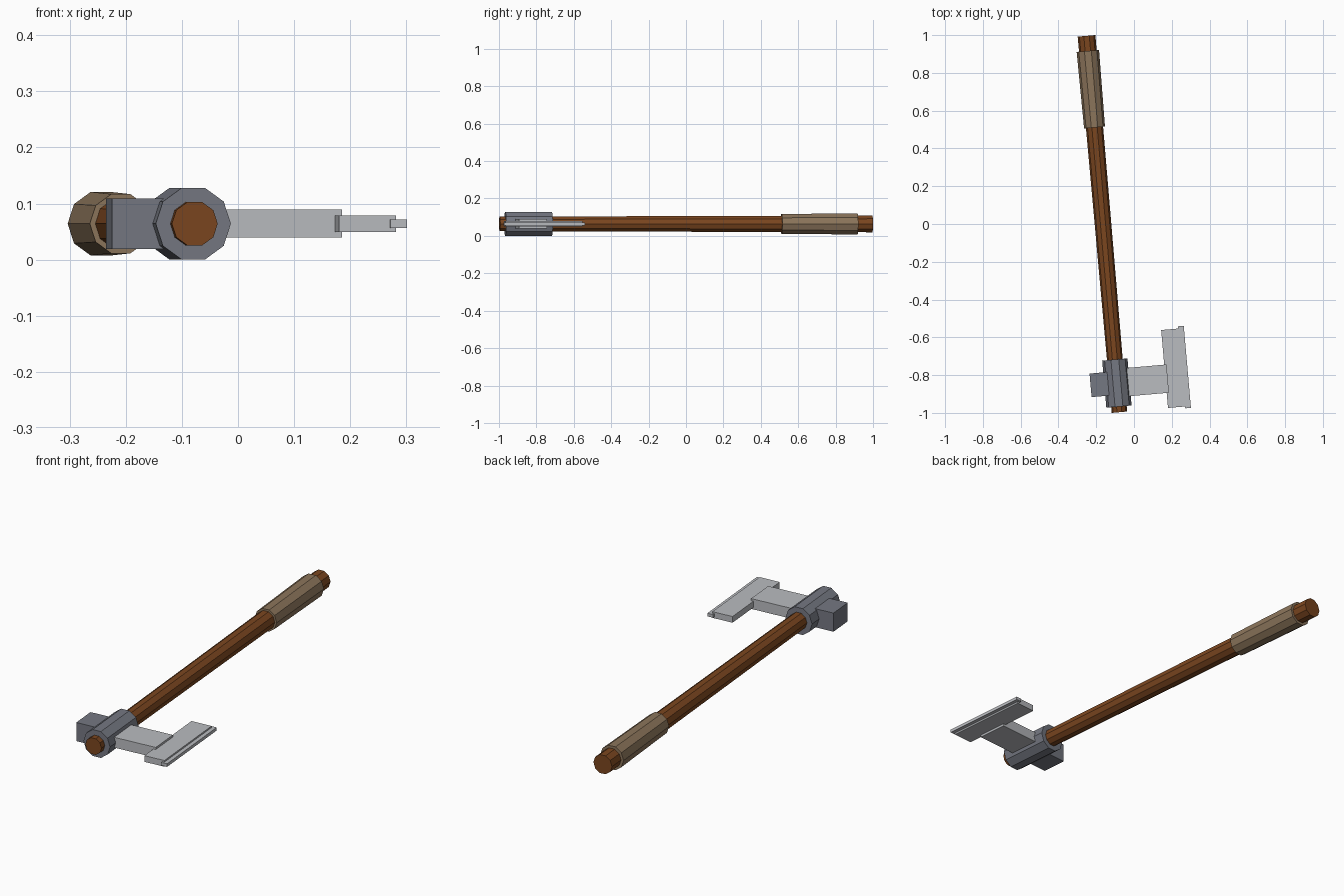
import bpy, bmesh, math
from mathutils import Matrix, Vector

if "Cube" in bpy.data.objects:
    bpy.data.objects.remove(bpy.data.objects["Cube"])

# Local frame: X points to the cutting edge, Y runs along the handle from the head end
FRAME = Matrix.Translation((-0.077, -0.9964, 0.064)) @ Matrix.Rotation(math.radians(5), 4, 'Z')


def material(name, rgb):
    m = bpy.data.materials.new(name)
    lin = [((c / 255 + 0.055) / 1.055) ** 2.4 for c in rgb]
    m.diffuse_color = (*lin, 1)
    m.use_nodes = True
    m.node_tree.nodes["Principled BSDF"].inputs["Base Color"].default_value = m.diffuse_color
    return m


wood = material("brown wood", (123, 70, 31))
leather = material("tan leather", (140, 117, 91))
iron = material("dark iron", (117, 120, 130))
steel = material("pale steel", (186, 188, 192))


def finish(name, bm, mat):
    me = bpy.data.meshes.new(name)
    bmesh.ops.recalc_face_normals(bm, faces=bm.faces)
    bm.to_mesh(me)
    bm.free()
    me.materials.append(mat)
    ob = bpy.data.objects.new(name, me)
    ob.matrix_world = FRAME
    bpy.context.collection.objects.link(ob)


def rod(name, y0, y1, r0, r1, mat):
    """Ten-sided tapered rod along local Y with a corner on +X."""
    bm = bmesh.new()
    bmesh.ops.create_cone(bm, cap_ends=True, segments=10, radius1=r0, radius2=r1, depth=y1 - y0)
    # turn the cone's axis to Y, and put its corners on +X and -X
    spin = Matrix.Rotation(math.radians(-90), 4, 'X') @ Matrix.Rotation(math.radians(90), 4, 'Z')
    bmesh.ops.transform(bm, matrix=Matrix.Translation((0, (y0 + y1) / 2, 0)) @ spin, verts=bm.verts)
    finish(name, bm, mat)


def block(name, x0, x1, y0, y1, half_z, mat):
    bm = bmesh.new()
    bmesh.ops.create_cube(bm, size=1)
    for v in bm.verts:
        v.co = Vector((x1 if v.co.x > 0 else x0, y1 if v.co.y > 0 else y0,
                       half_z if v.co.z > 0 else -half_z))
    finish(name, bm, mat)


# Handle and grip
rod("handle", 0, 2.0, 0.041, 0.047, wood)
rod("grip_wrap", 1.513, 1.92, 0.0555, 0.0595, leather)

# Head: collar, hammer poll, neck, blade and cutting edge
rod("head_collar", 0.03, 0.28, 0.0672, 0.0672, iron)
block("poll", -0.14, 0.0, 0.0925, 0.2175, 0.045, iron)
block("blade_neck", 0.0, 0.27, 0.08, 0.23, 0.025, steel)
block("blade", 0.258, 0.36, 0.0, 0.414, 0.015, steel)
block("cutting_edge", 0.349, 0.379, -0.01, 0.426, 0.0075, steel)
